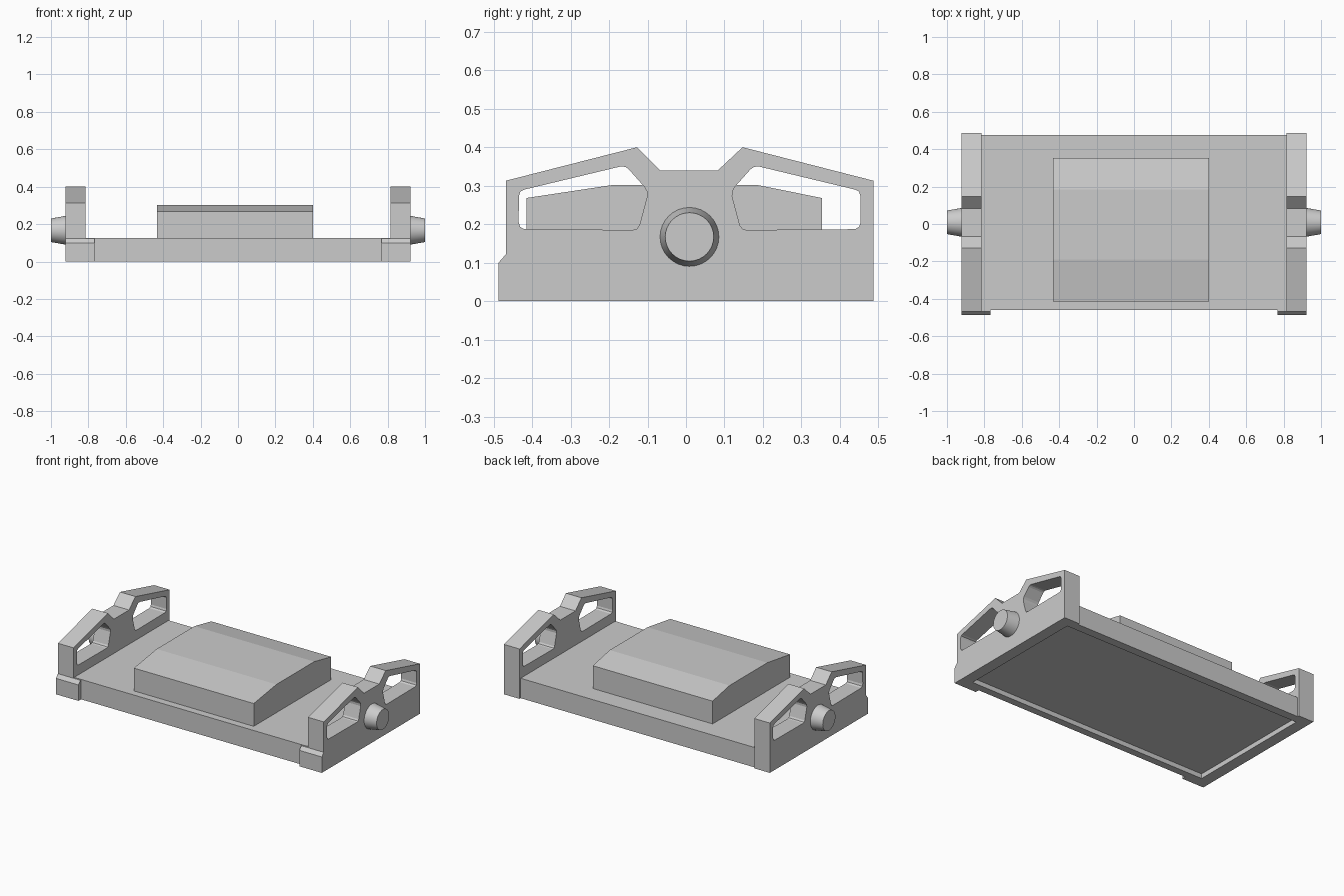
import bpy, bmesh, math
from mathutils import Matrix

if "Cube" in bpy.data.objects:
    bpy.data.objects.remove(bpy.data.objects["Cube"])

# maps profile (y, z) and extrusion depth to world y, z, x
SIDE = Matrix(((0, 0, 1, 0), (1, 0, 0, 0), (0, 1, 0, 0), (0, 0, 0, 1)))


def add_object(name, mesh, mirror=False):
    mesh.name = name
    obj = bpy.data.objects.new(name, mesh)
    bpy.context.collection.objects.link(obj)
    if mirror:
        mod = obj.modifiers.new("Mirror", 'MIRROR')
        mod.use_axis[0] = True
        mod.use_mirror_merge = False
    return obj


def side_extrusion(name, loops, x0, x1, mirror=False):
    """Extrude a y-z outline (further loops are holes) from x0 to x1."""
    curve = bpy.data.curves.new(name + "_profile", 'CURVE')
    curve.dimensions = '2D'
    curve.fill_mode = 'BOTH'
    curve.extrude = (x1 - x0) / 2
    for loop in loops:
        spline = curve.splines.new('POLY')
        spline.points.add(len(loop) - 1)
        for point, (y, z) in zip(spline.points, loop):
            point.co = (y, z, 0, 1)
        spline.use_cyclic_u = True
    temp = bpy.data.objects.new(name + "_profile", curve)
    bpy.context.collection.objects.link(temp)
    bpy.context.view_layer.update()
    mesh = bpy.data.meshes.new_from_object(
        temp.evaluated_get(bpy.context.evaluated_depsgraph_get()))
    bpy.data.objects.remove(temp)
    bpy.data.curves.remove(curve)

    # weld caps to walls and place in the world
    bm = bmesh.new()
    bm.from_mesh(mesh)
    bmesh.ops.remove_doubles(bm, verts=bm.verts, dist=1e-4)
    bm.transform(Matrix.Translation(((x0 + x1) / 2, 0, 0)) @ SIDE)
    bmesh.ops.recalc_face_normals(bm, faces=bm.faces)
    for face in bm.faces:
        face.smooth = False
    bm.to_mesh(mesh)
    bm.free()
    return add_object(name, mesh, mirror)


def box_loop(y0, y1, z0, z1):
    return [(y0, z0), (y1, z0), (y1, z1), (y0, z1)]


# Side plates with two rounded window openings
outline = [(-0.487, 0), (0.487, 0), (0.487, 0.313), (0.147, 0.4), (0.083, 0.34),
           (-0.068, 0.34), (-0.127, 0.4), (-0.468, 0.313), (-0.468, 0.122), (-0.487, 0.1)]
window = [(-0.42, 0.187), (-0.138, 0.185), (-0.128, 0.188), (-0.121, 0.197),
          (-0.101, 0.272), (-0.102, 0.286), (-0.109, 0.298), (-0.149, 0.343),
          (-0.158, 0.349), (-0.17, 0.35), (-0.42, 0.290), (-0.43, 0.285),
          (-0.434, 0.274), (-0.435, 0.205), (-0.431, 0.193)]
window_back = [(0.019 - y, z) for y, z in window]
plates = side_extrusion("side_plates", [outline, window, window_back], 0.815, 0.923, True)

# Base slab between the plates
slab = side_extrusion("base_slab", [box_loop(-0.461, 0.476, 0, 0.125)], -0.82, 0.82)

# Front corner feet with chamfered top edge
foot = [(-0.487, 0), (-0.45, 0), (-0.45, 0.122), (-0.468, 0.122), (-0.487, 0.1)]
side_extrusion("front_feet", [foot], 0.767, 0.82, True)

# Shallow recess under the base
cutter = side_extrusion("recess_cutter", [box_loop(-0.415, 0.422, -0.1, 0.03)], -0.85, 0.85)
cutter.hide_render = True
cutter.display_type = 'WIRE'
for obj in (slab, plates):
    mod = obj.modifiers.new("Recess", 'BOOLEAN')
    mod.operation = 'DIFFERENCE'
    mod.solver = 'EXACT'
    mod.object = cutter

# Raised block with sloped front and back
block = [(-0.415, 0.12), (0.353, 0.12), (0.353, 0.268), (0.185, 0.302),
         (-0.19, 0.302), (-0.415, 0.268)]
side_extrusion("raised_block", [block], -0.432, 0.4)

# Tapered pivot pegs
bm = bmesh.new()
bmesh.ops.create_cone(bm, cap_ends=True, segments=32, radius1=0.077, radius2=0.063, depth=0.08)
bm.transform(Matrix.Translation((0.96, 0.009, 0.167)) @ Matrix.Rotation(math.pi / 2, 4, 'Y'))
mesh = bpy.data.meshes.new("pegs")
bm.to_mesh(mesh)
bm.free()
pegs = add_object("pivot_pegs", mesh, True)
bpy.context.view_layer.objects.active = pegs
pegs.select_set(True)
bpy.ops.object.shade_smooth_by_angle(angle=math.radians(30))
